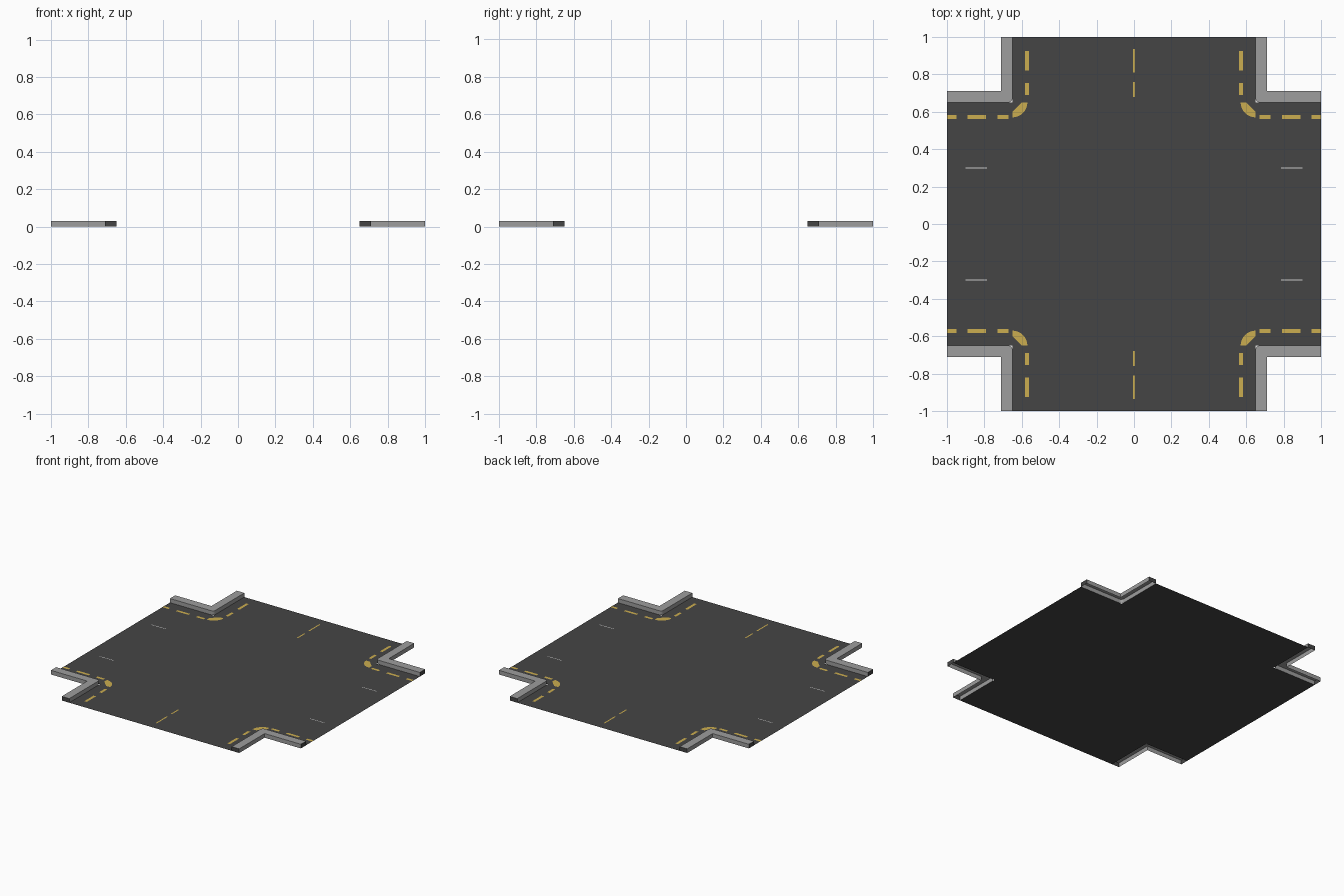
import bpy, math

if "Cube" in bpy.data.objects:
    bpy.data.objects.remove(bpy.data.objects["Cube"])

def material(name, rgb):
    m = bpy.data.materials.new(name)
    m.diffuse_color = (*rgb, 1)
    m.use_nodes = True
    m.node_tree.nodes["Principled BSDF"].inputs["Base Color"].default_value = m.diffuse_color
    return m

ASPHALT = material("asphalt", (0.06, 0.06, 0.06))
CONCRETE = material("concrete_grey", (0.34, 0.34, 0.34))
YELLOW = material("line_yellow", (0.60, 0.42, 0.08))
WHITE = material("line_white", (0.65, 0.65, 0.65))

ROAD, CURB, H = 0.65, 0.71, 0.03   # road half width, curb back, curb height
PAINT_Z = 0.001

def build(name, verts, faces, mats, indices=None):
    me = bpy.data.meshes.new(name)
    me.from_pydata(verts, [], faces)
    for m in mats:
        me.materials.append(m)
    if indices:
        me.polygons.foreach_set("material_index", indices)
    me.update()
    ob = bpy.data.objects.new(name, me)
    bpy.context.collection.objects.link(ob)
    return ob

def flat(name, outlines, z, mat):
    """Upward-facing flat polygons, one per outline."""
    verts, faces = [], []
    for pts in outlines:
        area = sum(a[0] * b[1] - b[0] * a[1] for a, b in zip(pts, pts[1:] + pts[:1]))
        if area < 0:
            pts = pts[::-1]
        faces.append(list(range(len(verts), len(verts) + len(pts))))
        verts += [(x, y, z) for x, y in pts]
    return build(name, verts, faces, [mat])

def rect(x0, x1, y0, y1):
    return [(x0, y0), (x1, y0), (x1, y1), (x0, y1)]

def mirrored(outlines):
    """Repeat the outlines in all four quadrants."""
    return [[(x * sx, y * sy) for x, y in pts]
            for sx in (-1, 1) for sy in (-1, 1) for pts in outlines]

# Cross-shaped road surface
flat("road_surface", [rect(-ROAD, ROAD, -1, 1), rect(-1, -ROAD, -ROAD, ROAD),
                      rect(ROAD, 1, -ROAD, ROAD)], 0, ASPHALT)

# L-shaped curbs, open below, rounded at the road corner, dark cut ends
R = 0.02
rounded = [(ROAD + R - R * math.cos(t), ROAD + R - R * math.sin(t))
           for t in (i * math.pi / 8 for i in range(5))]
profile = [(ROAD, 1)] + rounded + [(1, ROAD), (1, CURB), (CURB, CURB), (CURB, 1)]
n = len(profile)
for sx, sy, label in ((1, 1, "back_right"), (-1, 1, "back_left"),
                      (-1, -1, "front_left"), (1, -1, "front_right")):
    pts = [(x * sx, y * sy) for x, y in profile]
    if sx * sy < 0:
        pts.reverse()
    verts = [(x, y, 0) for x, y in pts] + [(x, y, H) for x, y in pts]
    faces = [list(range(n, 2 * n))]
    indices = [0]
    for i in range(n):
        j = (i + 1) % n
        faces.append([i, j, n + j, n + i])
        (ax, ay), (bx, by) = pts[i], pts[j]
        at_end = (abs(ax) == abs(bx) == 1) or (abs(ay) == abs(by) == 1)
        indices.append(1 if at_end else 0)
    build("curb_" + label, verts, faces, [CONCRETE, ASPHALT], indices)

# Yellow dashes beside the curbs
E0, E1 = 0.562, 0.582
edges = [rect(E0, E1, a, b) for a, b in ((0.69, 0.755), (0.82, 0.925))]
edges += [rect(a, b, E0, E1) for a, b in ((0.67, 0.73), (0.79, 0.89), (0.95, 1.0))]
flat("edge_dashes", mirrored(edges), PAINT_Z, YELLOW)

# Yellow crescents around the corners
arc = [(ROAD - 0.08 * math.cos(t), ROAD - 0.08 * math.sin(t))
       for t in (i * math.pi / 16 for i in range(9))]
flat("corner_marks", mirrored([arc + [(ROAD, ROAD - 0.05), (ROAD - 0.05, ROAD)]]),
     PAINT_Z, YELLOW)

# Yellow centre line dashes
flat("centre_dashes", [rect(-0.005, 0.005, s * a, s * b) for s in (-1, 1)
                       for a, b in ((0.68, 0.76), (0.81, 0.935))], PAINT_Z, YELLOW)

# Thin white lane dashes on the wide road
flat("lane_dashes", mirrored([rect(0.785, 0.9, 0.296, 0.301)]), PAINT_Z, WHITE)
